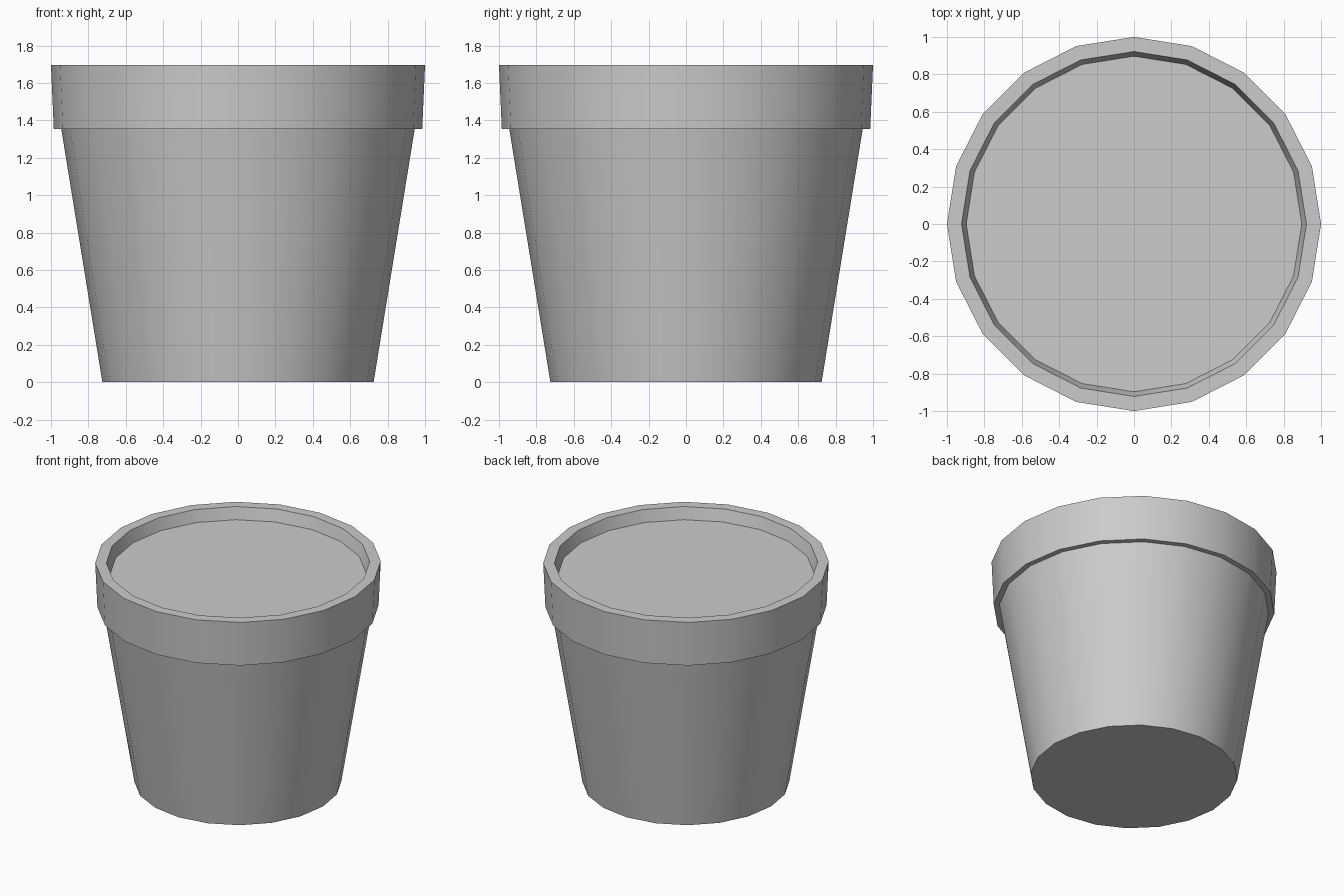
import bpy, bmesh
from math import cos, sin, tau, radians

if "Cube" in bpy.data.objects:
    bpy.data.objects.remove(bpy.data.objects["Cube"])

SIDES = 20


def lathe(name, profile):
    """Revolve (radius, z) rings around z; the first and last rings are capped."""
    bm = bmesh.new()
    rings = [[bm.verts.new((r * cos(tau * i / SIDES), r * sin(tau * i / SIDES), z))
              for i in range(SIDES)] for r, z in profile]
    for a, b in zip(rings, rings[1:]):
        for i in range(SIDES):
            j = (i + 1) % SIDES
            bm.faces.new((a[i], a[j], b[j], b[i]))
    bm.faces.new(rings[0][::-1])
    bm.faces.new(rings[-1])
    bmesh.ops.recalc_face_normals(bm, faces=bm.faces)
    mesh = bpy.data.meshes.new(name)
    bm.to_mesh(mesh)
    bm.free()
    obj = bpy.data.objects.new(name, mesh)
    bpy.context.collection.objects.link(obj)
    bpy.ops.object.select_all(action='DESELECT')
    obj.select_set(True)
    bpy.context.view_layer.objects.active = obj
    bpy.ops.object.shade_smooth_by_angle(angle=radians(30))
    return obj


# Tapered pot: base, wall, overhanging rim, inner lip, flat soil surface
lathe("flower_pot", [
    (0.725, 0.0), (0.945, 1.355),
    (0.985, 1.355), (1.0, 1.695),
    (0.922, 1.695), (0.897, 1.605),
])
